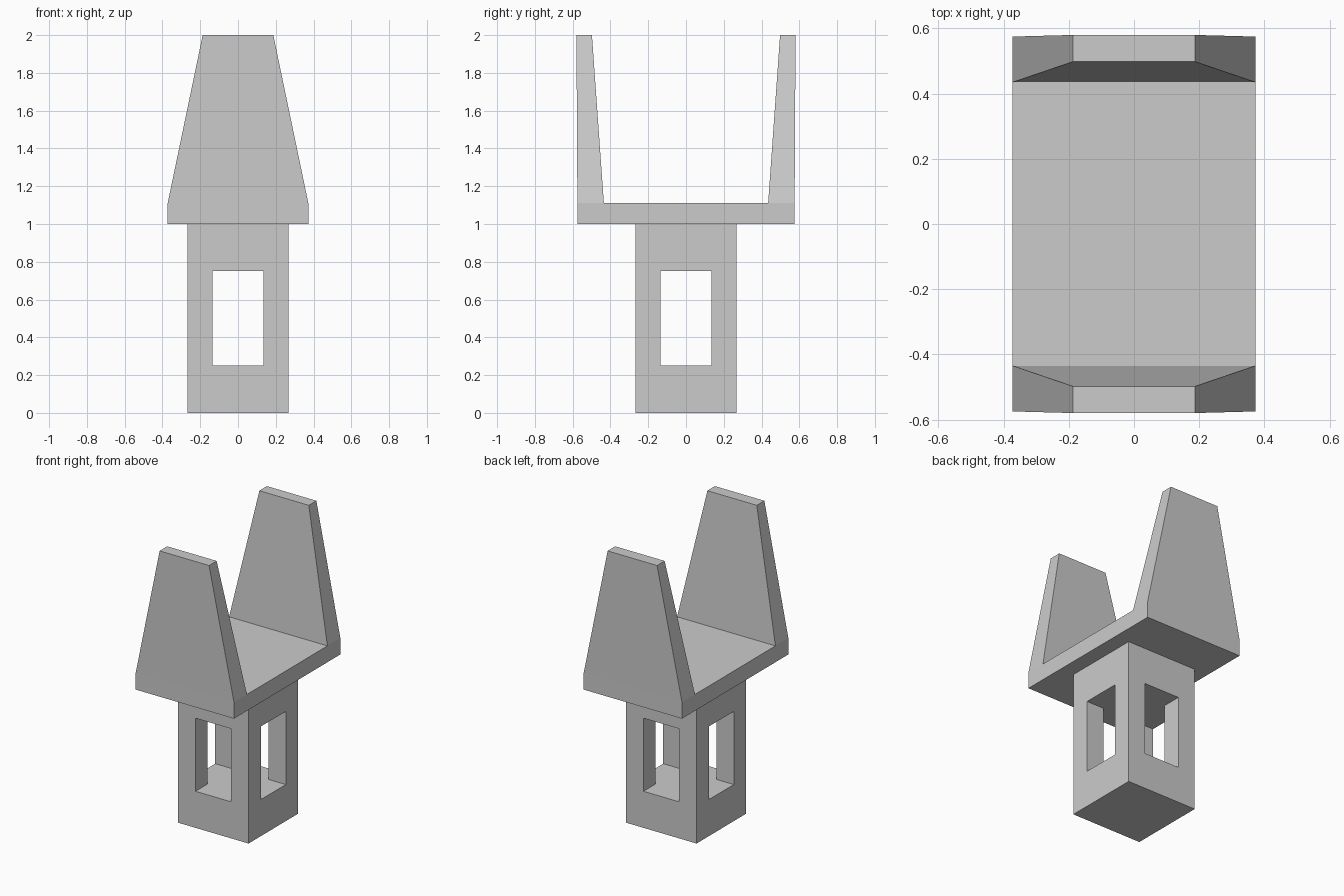
import bpy, bmesh

if "Cube" in bpy.data.objects:
    bpy.data.objects.remove(bpy.data.objects["Cube"])


def finish(name, bm):
    bmesh.ops.recalc_face_normals(bm, faces=bm.faces[:])
    mesh = bpy.data.meshes.new(name)
    bm.to_mesh(mesh)
    bm.free()
    obj = bpy.data.objects.new(name, mesh)
    bpy.context.collection.objects.link(obj)
    return obj


def prism(name, outline, z0, z1):
    """Extrude an xy outline from z0 up to z1."""
    bm = bmesh.new()
    face = bm.faces.new([bm.verts.new((x, y, z0)) for x, y in outline])
    ext = bmesh.ops.extrude_face_region(bm, geom=[face], use_keep_orig=True)
    top = [v for v in ext["geom"] if isinstance(v, bmesh.types.BMVert)]
    bmesh.ops.translate(bm, verts=top, vec=(0, 0, z1 - z0))
    return finish(name, bm)


# Square column
C = 0.267
column = prism("column", [(-C, -C), (C, -C), (C, C), (-C, C)], 0, 1)

# Cross-shaped cutter opens a window through all four sides
W, R = 0.135, 0.5
quarter = [(W, -R), (W, -W), (R, -W)]
cross = []
for i in range(4):
    cross += quarter
    quarter = [(-y, x) for x, y in quarter]
cutter = prism("window_cutter", cross, 0.25, 0.75)
cutter.hide_render = True
cutter.hide_viewport = True
cutter.display_type = 'WIRE'
cut = column.modifiers.new("windows", 'BOOLEAN')
cut.operation = 'DIFFERENCE'
cut.solver = 'EXACT'
cut.object = cutter

# Cradle: U profile as (y, z, half width in x), mirrored in y
half = [(0.575, 1.0, 0.372), (0.575, 1.112, 0.372), (0.58, 2.0, 0.187),
        (0.498, 2.0, 0.187), (0.435, 1.112, 0.372)]
profile = half + [(-y, z, w) for y, z, w in reversed(half)]
bm = bmesh.new()
left = [bm.verts.new((-w, y, z)) for y, z, w in profile]
right = [bm.verts.new((w, y, z)) for y, z, w in profile]
n = len(profile)
for i in range(n):
    j = (i + 1) % n
    bm.faces.new((left[i], left[j], right[j], right[i]))
# Side faces: slab edge plus the two tapered prongs
for side in (left, right):
    for ids in ((0, 1, 4, 5, 8, 9), (1, 2, 3, 4), (5, 6, 7, 8)):
        bm.faces.new([side[k] for k in ids])
finish("cradle", bm)
